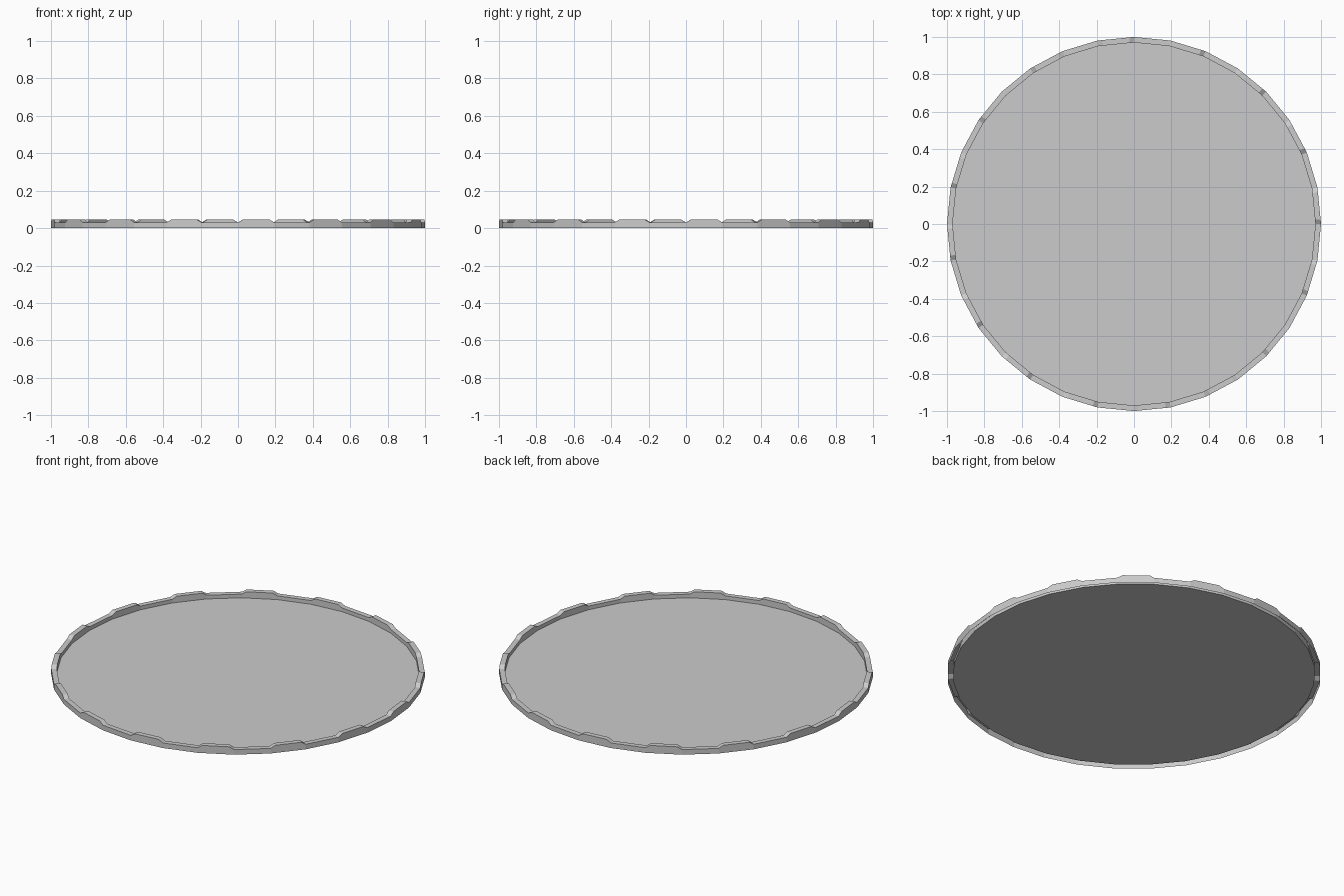
import bpy, bmesh
from math import sin, cos, pi

if "Cube" in bpy.data.objects:
    bpy.data.objects.remove(bpy.data.objects["Cube"])

SIDES = 32
R_OUT, R_IN = 1.0, 0.97
FLOOR, LOW, HIGH = 0.008, 0.03, 0.045
RAMP = 0.13          # share of a side taken by each ramp


def corner(i):
    a = 2 * pi * i / SIDES
    return cos(a), sin(a)


def make_object(name, bm):
    bmesh.ops.remove_doubles(bm, verts=bm.verts, dist=1e-5)
    mesh = bpy.data.meshes.new(name)
    bm.to_mesh(mesh)
    bm.free()
    ob = bpy.data.objects.new(name, mesh)
    bpy.context.collection.objects.link(ob)
    return ob


# Rim: 32 straight sides, every other one raised with ramped ends
stations = []
for i in range(SIDES):
    (x0, y0), (x1, y1) = corner(i), corner(i + 1)
    steps = [(0, LOW), (RAMP, HIGH), (1 - RAMP, HIGH)] if i % 2 == 0 else [(0, LOW)]
    for t, z in steps:
        stations.append((x0 + (x1 - x0) * t, y0 + (y1 - y0) * t, z))

bm = bmesh.new()
rows = []
for x, y, z in stations:
    profile = [(R_OUT, 0), (R_OUT, z), (R_IN, z), (R_IN, FLOOR)]
    rows.append([bm.verts.new((x * r, y * r, h)) for r, h in profile])
for k, a in enumerate(rows):
    b = rows[(k + 1) % len(rows)]
    for j in range(3):
        bm.faces.new((a[j], b[j], b[j + 1], a[j + 1]))
make_object("notched_rim", bm)

# Floor: flat plate inside the rim
bm = bmesh.new()
bm.faces.new([bm.verts.new((corner(i)[0] * R_IN, corner(i)[1] * R_IN, FLOOR))
              for i in range(SIDES)])
make_object("floor_plate", bm)
